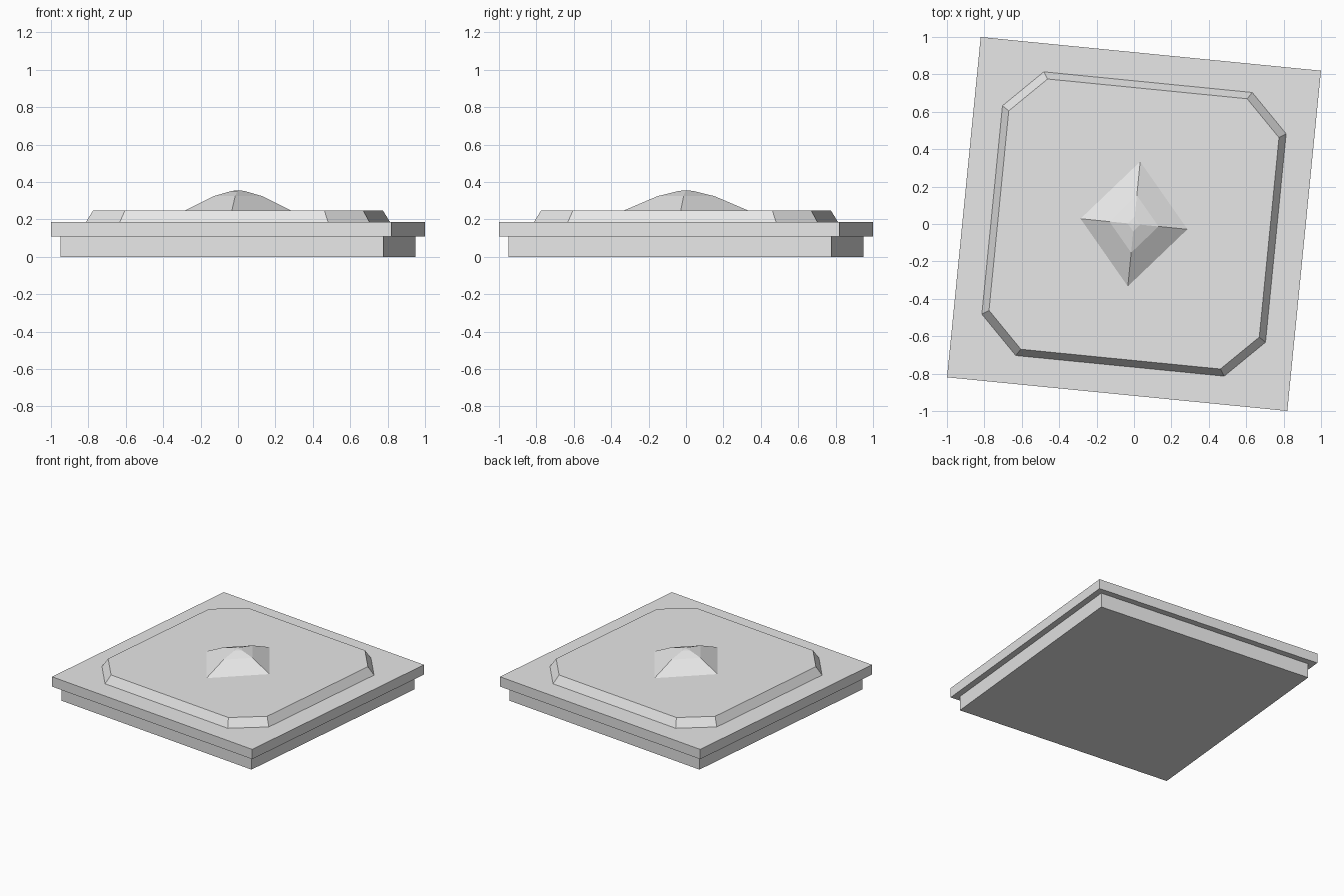
import bpy
import bmesh
import math

cube = bpy.data.objects.get("Cube")
if cube:
    bpy.data.objects.remove(cube, do_unlink=True)

TURN = math.radians(-5.65)  # the whole slab sits slightly turned

stone = bpy.data.materials.new("light_grey")
stone.use_nodes = True
stone.diffuse_color = (0.8, 0.8, 0.8, 1)
stone.node_tree.nodes["Principled BSDF"].inputs["Base Color"].default_value = (0.8, 0.8, 0.8, 1)


def square(h):
    return [(-h, -h), (h, -h), (h, h), (-h, h)]


def clipped_square(h, c):
    return [(-c, -h), (c, -h), (h, -c), (h, c), (c, h), (-c, h), (-h, c), (-h, -c)]


def diamond(s):
    a, b = 0.287 * s, 0.335 * s
    return [(0, -b), (a, 0), (0, b), (-a, 0)]


def loft(name, sections, apex=None):
    """Join stacked outlines (outline, z) into a closed solid."""
    bm = bmesh.new()
    rings = [[bm.verts.new((x, y, z)) for x, y in pts] for pts, z in sections]
    n = len(rings[0])
    for low, high in zip(rings, rings[1:]):
        for i in range(n):
            j = (i + 1) % n
            bm.faces.new((low[i], low[j], high[j], high[i]))
    bm.faces.new(rings[0][::-1])
    if apex is None:
        bm.faces.new(rings[-1])
    else:
        tip = bm.verts.new((0, 0, apex))
        for i in range(n):
            bm.faces.new((rings[-1][i], rings[-1][(i + 1) % n], tip))
    bmesh.ops.recalc_face_normals(bm, faces=bm.faces)
    mesh = bpy.data.meshes.new(name)
    bm.to_mesh(mesh)
    bm.free()
    mesh.materials.append(stone)
    obj = bpy.data.objects.new(name, mesh)
    obj.rotation_euler.z = TURN
    bpy.context.scene.collection.objects.link(obj)


# Stacked slabs
loft("base_slab", [(square(0.868), 0), (square(0.868), 0.11)])
loft("overhanging_slab", [(square(0.914), 0.11), (square(0.914), 0.185)])

# Raised panel with clipped corners and sloping rim
loft("raised_panel", [(clipped_square(0.762, 0.56), 0.185),
                      (clipped_square(0.726, 0.536), 0.247)])

# Faceted four-sided boss in the centre
loft("centre_boss", [(diamond(1), 0.247), (diamond(0.46), 0.324),
                     (diamond(0.12), 0.352)], apex=0.356)
